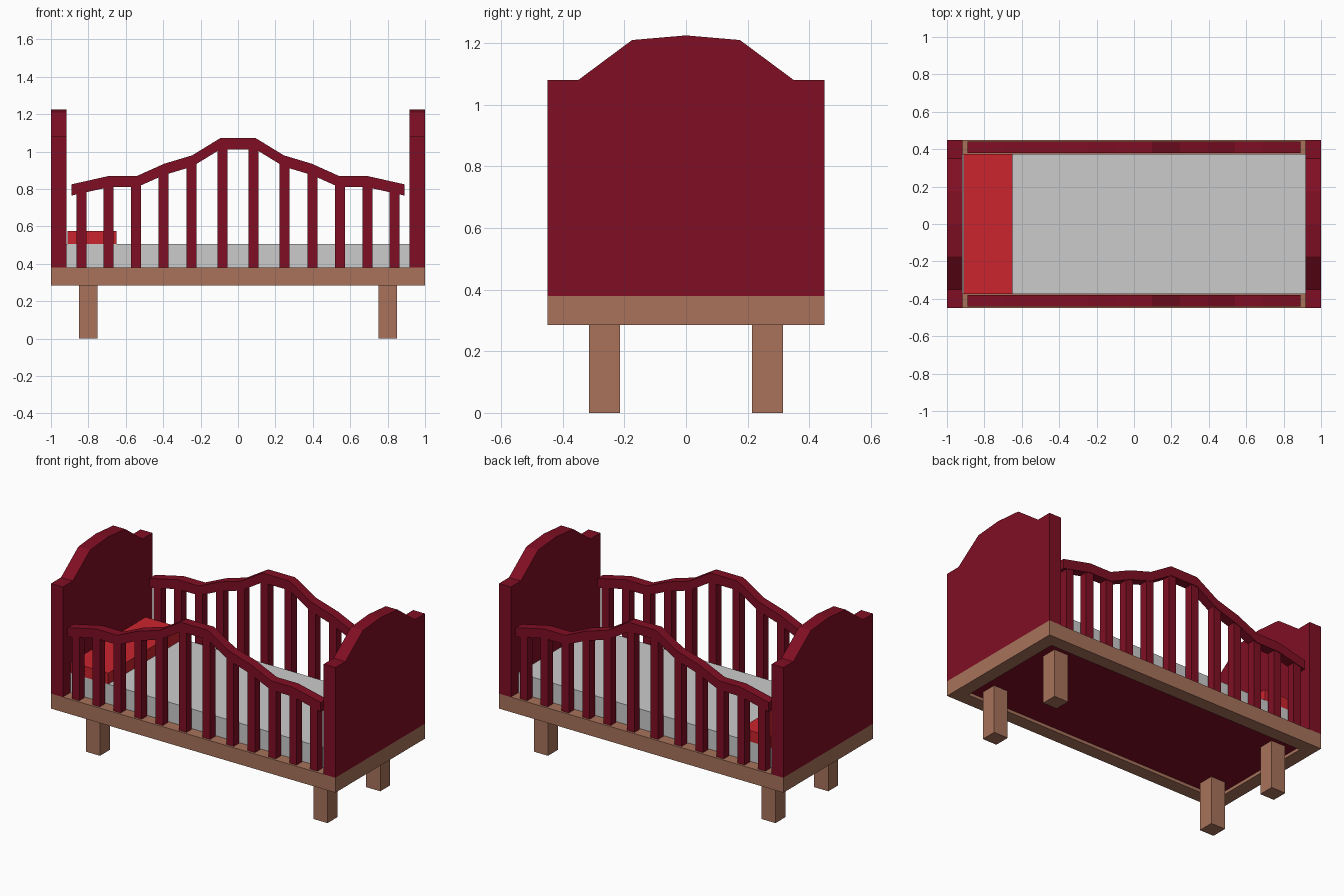
import bpy, bmesh

if "Cube" in bpy.data.objects:
    bpy.data.objects.remove(bpy.data.objects["Cube"])


def material(name, rgb):
    m = bpy.data.materials.new(name)
    m.diffuse_color = (*rgb, 1)
    m.use_nodes = True
    m.node_tree.nodes["Principled BSDF"].inputs["Base Color"].default_value = m.diffuse_color
    return m


RED = material("dark red paint", (0.216, 0.0045, 0.017))
WOOD = material("brown wood", (0.392, 0.171, 0.105))
GREY = material("grey fabric", (0.60, 0.60, 0.60))
PILLOW = material("bright red fabric", (0.60, 0.017, 0.027))


def finish(bm, name, mat):
    bmesh.ops.recalc_face_normals(bm, faces=bm.faces)
    me = bpy.data.meshes.new(name)
    bm.to_mesh(me)
    bm.free()
    me.materials.append(mat)
    ob = bpy.data.objects.new(name, me)
    bpy.context.collection.objects.link(ob)
    return ob


def box(name, x, y, z, mat):
    """Box from (min, max) ranges on each axis."""
    bm = bmesh.new()
    bmesh.ops.create_cube(bm, size=1)
    for v in bm.verts:
        v.co = [r[0] if c < 0 else r[1] for c, r in zip(v.co, (x, y, z))]
    return finish(bm, name, mat)


def prism(name, points, offset, mat):
    """Closed profile extruded along an offset vector."""
    bm = bmesh.new()
    f = bm.faces.new([bm.verts.new(p) for p in points])
    ext = bmesh.ops.extrude_face_region(bm, geom=[f])["geom"]
    bmesh.ops.translate(bm, vec=offset, verts=[v for v in ext if isinstance(v, bmesh.types.BMVert)])
    return finish(bm, name, mat)


# Wooden base frame: a rectangular ring of four bars
Z0, Z1, RING = 0.285, 0.38, 0.085
for s, n in ((-1, "front"), (1, "back")):
    box(f"frame_{n}", (-1, 1), sorted((s * 0.45, s * (0.45 - RING))), (Z0, Z1), WOOD)
for s, n in ((-1, "left"), (1, "right")):
    box(f"frame_{n}", sorted((s, s * (1 - RING))), (-0.45 + RING, 0.45 - RING), (Z0, Z1), WOOD)

# Bed base panel inside the frame, mattress and pillow
box("base_panel", (-1 + RING, 1 - RING), (-0.45 + RING, 0.45 - RING), (0.305, Z1), RED)
box("mattress", (-0.918, 0.918), (-0.375, 0.375), (Z1, 0.505), GREY)
box("pillow", (-0.912, -0.65), (-0.375, 0.375), (0.505, 0.575), PILLOW)

# Legs
for sx in (-1, 1):
    for sy in (-1, 1):
        box("leg", sorted((sx * 0.75, sx * 0.85)), sorted((sy * 0.215, sy * 0.315)), (0, 0.306), WOOD)

# Head and foot boards with arched tops
half = [(0.45, Z1), (0.45, 1.08), (0.35, 1.08), (0.175, 1.21)]
board = half + [(0, 1.225)] + [(-y, z) for y, z in reversed(half)]
for s, n in ((-1, "headboard"), (1, "footboard")):
    prism(n, [(s, y, z) for y, z in board], (-s * 0.083, 0, 0), RED)

# Curved side rails with slats
half_rail = [(-0.89, 0.825), (-0.69, 0.87), (-0.54, 0.87), (-0.395, 0.935), (-0.245, 0.98), (-0.095, 1.072)]
top = half_rail + [(-x, z) for x, z in reversed(half_rail)]
outline = top + [(x, z - 0.06) for x, z in reversed(top)]


def rail_height(x):
    for (xa, za), (xb, zb) in zip(top, top[1:]):
        if xa <= x <= xb:
            return za + (zb - za) * (x - xa) / (xb - xa)


for sy, n in ((-1, "front"), (1, "back")):
    prism(f"{n}_rail", [(x, sy * 0.41 - 0.03, z) for x, z in outline], (0, 0.06, 0), RED)
    for sx in (-1, 1):
        for d in (0.083, 0.249, 0.398, 0.545, 0.692, 0.837):
            x = sx * d
            box(f"{n}_slat", (x - 0.026, x + 0.026), (sy * 0.41 - 0.026, sy * 0.41 + 0.026),
                (Z1, rail_height(x) - 0.035), RED)
